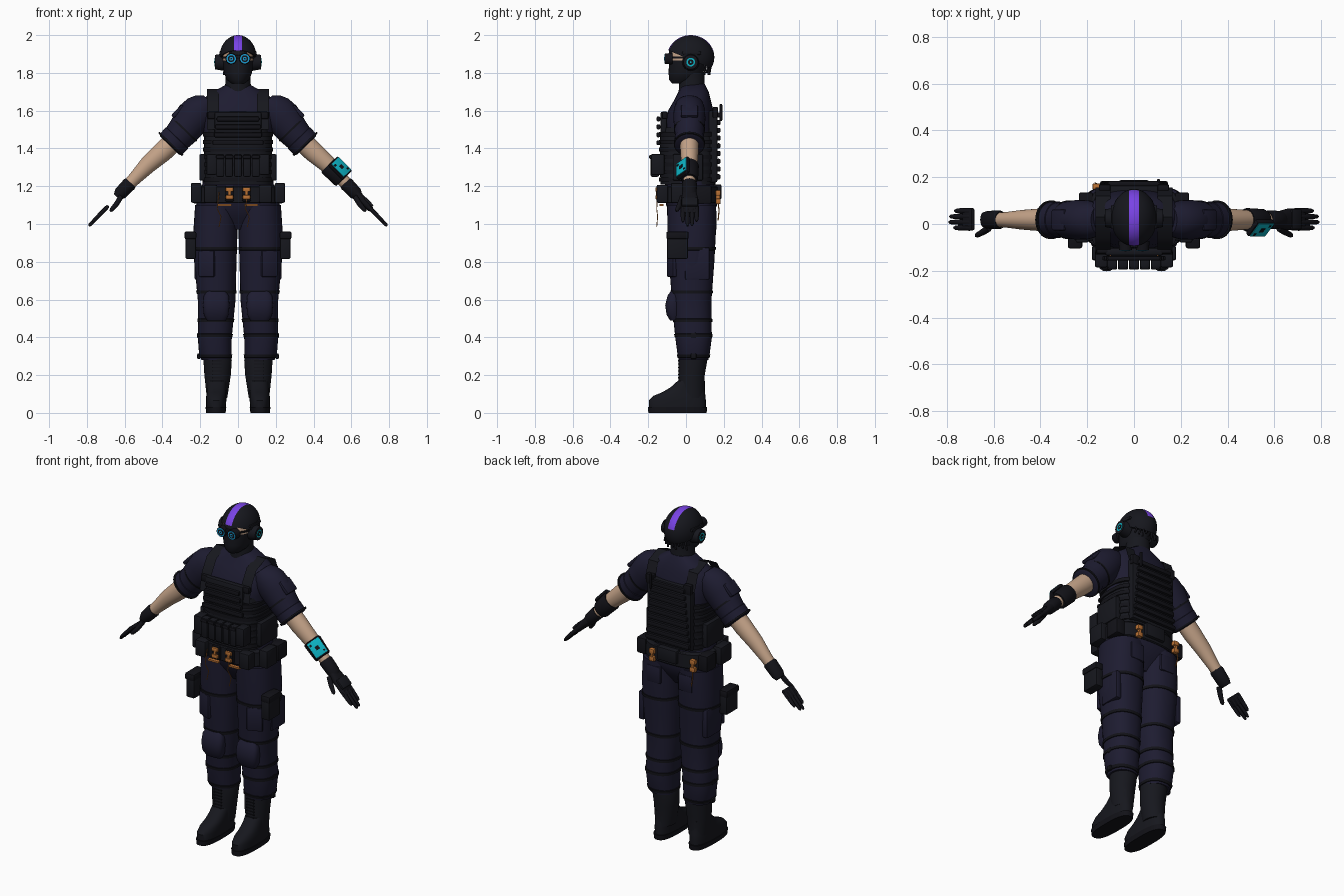
import bpy, bmesh, math
from mathutils import Matrix, Vector

cube = bpy.data.objects.get("Cube")
if cube:
    bpy.data.objects.remove(cube, do_unlink=True)

IDENTITY = Matrix.Identity(4)
PARTS = []


def material(name, *rgb):
    mat = bpy.data.materials.new(name)
    mat.use_nodes = True
    mat.diffuse_color = (*rgb, 1)
    mat.node_tree.nodes["Principled BSDF"].inputs["Base Color"].default_value = (*rgb, 1)
    return mat


navy = material("navy_cloth", .0125, .0115, .03)
charcoal = material("charcoal_gear", .008, .0085, .0125)
black = material("black_rubber", .006, .006, .009)
skin = material("skin", .56, .37, .25)
cyan = material("cyan_light", .004, .45, .55)
blue = material("blue_lens", .01, .32, .62)
orange = material("orange_clasp", .5, .17, .035)
purple = material("purple_stripe", .19, .055, .78)


def place(bm, name, mats, frame=IDENTITY, side="center", rule=None):
    """Turn a bmesh into one object, or a left and right pair."""
    mats = mats if isinstance(mats, list) else [mats]
    bm.transform(frame)
    for label in (["left", "right"] if side == "both" else [side]):
        copy = bm.copy()
        if label == "right":
            bmesh.ops.scale(copy, vec=(-1, 1, 1), verts=copy.verts)
        bmesh.ops.recalc_face_normals(copy, faces=copy.faces)
        if rule:
            for face in copy.faces:
                face.material_index = int(rule(face.calc_center_median()))
        mesh = bpy.data.meshes.new(name)
        copy.to_mesh(mesh)
        copy.free()
        for mat in mats:
            mesh.materials.append(mat)
        obj = bpy.data.objects.new(name if label == "center" else label + "_" + name, mesh)
        bpy.context.collection.objects.link(obj)
        PARTS.append(obj)
    bm.free()


def loft(name, mats, rings, power=1, frame=IDENTITY, side="center", rule=None, segments=32):
    """Skin rounded rings given as (height, centre x, centre y, radius x, radius y)."""
    bm = bmesh.new()
    bend = lambda value: math.copysign(abs(value) ** power, value)
    loops = []
    for height, cx, cy, rx, ry in rings:
        angles = [math.tau * i / segments for i in range(segments)]
        loops.append([bm.verts.new((cx + rx * bend(math.cos(a)), cy + ry * bend(math.sin(a)), height))
                      for a in angles])
    for low, high in zip(loops, loops[1:]):
        for i in range(segments):
            j = (i + 1) % segments
            bm.faces.new((low[i], low[j], high[j], high[i]))
    bm.faces.new(loops[0])
    bm.faces.new(loops[-1])
    place(bm, name, mats, frame, side, rule)


def box(name, mat, center, size, frame=IDENTITY, side="center", bevel=.008, turn=0):
    bm = bmesh.new()
    bmesh.ops.create_cube(bm, size=1, matrix=Matrix.Diagonal((*size, 1)))
    if bevel:
        bmesh.ops.bevel(bm, geom=bm.edges[:], offset=min(bevel, min(size) / 3), segments=2,
                        profile=.5, affect='EDGES')
    place(bm, name, mat, frame @ Matrix.Translation(center) @ Matrix.Rotation(turn, 4, 'Z'), side)


def disc(name, mat, center, radius, depth, axis, top=None):
    bm = bmesh.new()
    bmesh.ops.create_cone(bm, cap_ends=True, segments=24, radius1=radius, radius2=top or radius, depth=depth)
    turn = Vector(axis).to_track_quat('Z', 'Y').to_matrix().to_4x4()
    place(bm, name, mat, Matrix.Translation(center) @ turn, "both")


def ribbon(name, mat, path, x, width, thickness):
    """Pair of straps running through (y, z) points."""
    bm = bmesh.new()
    rows = [[bm.verts.new((x + s * width / 2, y, z)) for s in (-1, 1)] for y, z in path]
    for a, b in zip(rows, rows[1:]):
        bm.faces.new((a[0], a[1], b[1], b[0]))
    bmesh.ops.solidify(bm, geom=bm.faces[:], thickness=thickness)
    place(bm, name, mat, side="both")


def cord(name, mat, points, radius):
    curve = bpy.data.curves.new(name, 'CURVE')
    curve.dimensions = '3D'
    curve.bevel_depth = radius
    curve.bevel_resolution = 1
    spline = curve.splines.new('POLY')
    spline.points.add(len(points) - 1)
    for point, co in zip(spline.points, points):
        point.co = (*co, 1)
    curve.materials.append(mat)
    bpy.context.collection.objects.link(bpy.data.objects.new(name, curve))


# Torso and trousers
loft("torso", navy, [(.97, 0, .03, .08, .06), (1.03, 0, .03, .19, .1), (1.1, 0, .03, .222, .135),
                     (1.2, 0, .02, .19, .13), (1.4, 0, .02, .172, .13), (1.52, 0, .02, .19, .13),
                     (1.6, 0, .025, .205, .12), (1.66, 0, .035, .19, .095), (1.7, 0, .04, .13, .08),
                     (1.74, 0, .04, .06, .06)], .85)
LEG = [(.28, .115, .04, .078, .078), (.31, .12, .04, .086, .085), (.4, .123, .04, .09, .097),
       (.48, .118, .035, .093, .1), (.6, .113, .03, .1, .105), (.8, .12, .03, .112, .12),
       (.95, .12, .03, .117, .128), (1.1, .115, .03, .112, .13)]
loft("trouser_leg", navy, LEG, .88, side="both")


def leg_ring(z, grow):
    for a, b in zip(LEG, LEG[1:]):
        if a[0] <= z <= b[0]:
            mix = (z - a[0]) / (b[0] - a[0])
            ring = [p + (q - p) * mix for p, q in zip(a, b)]
            return (z, ring[1], ring[2], ring[3] + grow, ring[4] + grow)


for z in (.3, .41, .49, .64, .87):
    loft("leg_strap", black, [leg_ring(z + d, g) for d, g in
                              ((-.009, 0), (-.008, .004), (.008, .004), (.009, 0))], .88, side="both")
for z in (.3, .41):
    box("strap_buckle", black, (.207, .04, z), (.018, .03, .03), side="both")

# Knee pads and thigh pouches
loft("knee_pad", navy, [(.49, .115, -.06, .05, .025), (.52, .115, -.068, .066, .035),
                        (.57, .115, -.07, .07, .04), (.62, .115, -.066, .066, .032),
                        (.645, .115, -.06, .05, .02)], .7, side="both")
box("thigh_pouch", charcoal, (.25, -.045, .885), (.055, .11, .14), side="both")
box("thigh_pouch_flap", black, (.252, -.045, .94), (.062, .118, .04), side="both")
box("cargo_pocket", navy, (.212, .06, .79), (.035, .13, .17), side="both")
box("front_pocket", navy, (.165, -.075, .79), (.09, .025, .14), side="both", turn=.4)
box("back_pocket", navy, (.105, .152, 1.02), (.09, .02, .1), side="both")

# Boots
loft("boot_shaft", charcoal, [(.08, .111, .03, .054, .07), (.2, .108, .03, .07, .069),
                              (.28, .108, .037, .075, .076), (.31, .112, .037, .072, .075)], side="both")
loft("boot_foot", charcoal, [(.025, .116, -.045, .052, .15), (.065, .116, -.046, .054, .151),
                             (.09, .115, -.035, .053, .138), (.11, .113, -.012, .052, .112),
                             (.135, .112, .008, .052, .09), (.17, .11, .028, .054, .071)], .8, side="both")
loft("boot_sole", black, [(0, .117, -.045, .051, .154), (.03, .117, -.045, .055, .157)], .75, side="both")
for i in range(8):
    box("boot_lace", black, (.109, -.036, .15 + i * .018), (.05, .012, .006), side="both", bevel=0)

# Plate carrier with webbing
loft("vest", charcoal, [(1.21, 0, .01, .18, .145), (1.3, 0, .01, .183, .148),
                        (1.45, 0, .01, .178, .148), (1.51, 0, .01, .16, .14)], .65)
for i in range(7):
    z = 1.235 + i * .04
    loft("vest_webbing", black, [(z - .011, 0, .01, .186, .153), (z + .011, 0, .01, .186, .153)], .65)
box("chest_panel", charcoal, (0, -.118, 1.535), (.25, .035, .12), bevel=.014)
for i in range(4):
    box("chest_webbing", black, (0, -.146, 1.43 + i * .042), (.27 - i * .015, .02, .026))
box("back_panel", charcoal, (0, .143, 1.41), (.29, .045, .38))
for i in range(9):
    box("back_webbing", black, (0, .172, 1.25 + i * .041), (.29 - i * .008, .022, .027))
ribbon("shoulder_strap", charcoal, [(-.13, 1.5), (-.108, 1.6), (-.06, 1.68), (.03, 1.715),
                                    (.12, 1.68), (.155, 1.58)], .133, .064, .02)
box("strap_clip", black, (.133, -.112, 1.575), (.056, .03, .04), side="both")
box("strap_buckle_back", black, (.125, .155, 1.59), (.05, .03, .06), side="both")
for i in range(5):
    x = (i - 2) * .047
    box("magazine_pouch", charcoal, (x, -.165, 1.31), (.042, .045, .12))
    box("magazine_flap", black, (x, -.17, 1.355), (.044, .05, .022))
box("front_pouch", charcoal, (.14, -.15, 1.315), (.055, .07, .11), side="both")
box("side_pouch", charcoal, (.182, .01, 1.3), (.045, .16, .14), side="both")
box("radio_antenna", black, (.105, .185, 1.59), (.014, .014, .09), side="left")

# Belt and pouches
loft("belt", charcoal, [(1.11, 0, .02, .212, .145), (1.115, 0, .02, .218, .15),
                        (1.195, 0, .02, .215, .15), (1.2, 0, .02, .208, .145)], .75)
box("belt_side_pouch", charcoal, (.222, -.03, 1.165), (.055, .1, .105), side="both")
box("belt_hip_pouch", black, (.205, .09, 1.155), (.06, .09, .095), side="both")
box("belt_front_pouch", charcoal, (.145, -.125, 1.16), (.07, .06, .095), side="both")
box("belt_back_pouch", charcoal, (0, .165, 1.17), (.13, .045, .08))

# Orange clasps and hanging cords
for x in (-.045, .045):
    box("front_clasp_plate", black, (x, -.14, 1.16), (.05, .02, .08))
    for z in (1.142, 1.183):
        box("front_clasp", orange, (x, -.153, z), (.04, .018, .022), bevel=.004)
    box("front_clasp_pin", orange, (x, -.152, 1.162), (.014, .012, .03), bevel=0)
box("lower_clasp", orange, (.07, -.13, 1.1), (.07, .02, .01), side="both", bevel=0)
for x in (-.1, .05):
    cord("front_cord", orange, [(x, -.15, 1.17), (x - .01, -.155, 1.08), (x + .01, -.15, 1.04),
                                (x, -.155, .985)], .0025)
for x, y in ((.105, .17), (-.16, .16)):
    for z in (1.12, 1.165):
        box("back_clasp", orange, (x, y, z), (.034, .025, .028), bevel=.004)
    box("back_clasp_pin", orange, (x, y, 1.142), (.012, .02, .03), bevel=0)
cord("back_cord", orange, [(-.16, .168, 1.13), (-.165, .175, 1.07), (-.155, .17, 1.02)], .003)

# Head, mask and helmet
loft("neck", charcoal, [(1.67, 0, .035, .085, .075), (1.72, 0, .03, .068, .068), (1.8, 0, .03, .066, .068)])
loft("head", [charcoal, skin], [(1.745, 0, -.025, .035, .05), (1.765, 0, -.01, .06, .08),
                                (1.8, 0, 0, .074, .092), (1.865, 0, .01, .083, .1),
                                (1.925, 0, .015, .086, .105), (1.95, 0, .02, .07, .09)],
     rule=lambda c: 1.865 < c.z < 1.925 and c.y < 0 and abs(c.x) > .04)
bm = bmesh.new()
bmesh.ops.create_uvsphere(bm, u_segments=40, v_segments=24, radius=1)
bm.transform(Matrix.Translation((0, .025, 1.883)) @ Matrix.Diagonal((.098, .125, .117, 1)))
bmesh.ops.bisect_plane(bm, geom=bm.verts[:] + bm.edges[:] + bm.faces[:], plane_co=(0, -.1, 1.922),
                       plane_no=(0, .42, 1), clear_inner=True)
for x in (-.021, .021):
    bmesh.ops.bisect_plane(bm, geom=bm.verts[:] + bm.edges[:] + bm.faces[:],
                           plane_co=(x, 0, 0), plane_no=(1, 0, 0))
bmesh.ops.holes_fill(bm, edges=[e for e in bm.edges if e.is_boundary])
place(bm, "helmet", [charcoal, purple], rule=lambda c: abs(c.x) < .021 and c.z > 1.918)
disc("ear_cup", charcoal, (.098, .025, 1.857), .046, .05, (1, 0, 0), top=.038)
disc("ear_ring", cyan, (.1225, .025, 1.857), .023, .003, (1, 0, 0))
disc("ear_center", black, (.1235, .025, 1.857), .015, .003, (1, 0, 0))
disc("ear_dot", cyan, (.1245, .025, 1.857), .005, .003, (1, 0, 0))
box("helmet_rail", charcoal, (.09, .03, 1.905), (.018, .1, .018), side="both")
disc("goggle_tube", black, (.036, -.092, 1.875), .03, .04, (0, -1, 0), top=.028)
disc("goggle_ring", blue, (.036, -.1115, 1.875), .025, .004, (0, -1, 0))
disc("goggle_lens", black, (.036, -.1125, 1.875), .018, .004, (0, -1, 0))
disc("goggle_glow", blue, (.036, -.1135, 1.875), .01, .004, (0, -1, 0))
disc("goggle_pupil", black, (.036, -.1145, 1.875), .004, .004, (0, -1, 0))
box("goggle_bridge", black, (0, -.092, 1.885), (.04, .02, .02))
loft("goggle_strap", black, [(1.875, 0, .01, .088, .104), (1.886, 0, .01, .09, .106)])
for i in range(9):
    x = (i - 4) * .017
    y = .13 - x * x * 6
    cord("hair_strand", black, [(x, y - .02, 1.87), (x, y, 1.83), (x * 1.1, y - .005, 1.79 + .01 * (i % 3))], .006)

# Arms: local z runs down the arm, local x points in towards the body
ARM = Matrix.Translation((.2, .018, 1.6)) @ Matrix.Rotation(math.radians(136), 4, 'Y')
limb = dict(frame=ARM, side="both")
loft("sleeve", navy, [(-.07, 0, 0, .045, .06), (-.04, 0, 0, .074, .074), (0, 0, 0, .092, .083),
                      (.06, 0, 0, .097, .085), (.15, .01, 0, .084, .078), (.2, .012, 0, .077, .074)], **limb)
loft("sleeve_cuff", navy, [(.185, .012, 0, .074, .072), (.19, .012, 0, .082, .078),
                           (.24, .012, 0, .08, .076), (.245, .012, 0, .07, .068)], **limb)
for t in (.13, .235):
    loft("sleeve_strap", black, [(t - .005, .01, 0, .088, .083), (t + .005, .01, 0, .087, .082)], **limb)
box("sleeve_pocket", navy, (-.083, 0, .085), (.022, .09, .08), **limb)
loft("forearm", skin, [(.2, .012, 0, .056, .05), (.3, .008, 0, .054, .048), (.4, 0, 0, .046, .042),
                       (.5, 0, 0, .035, .033), (.58, 0, 0, .03, .03)], **limb)

# Gloves and fingers
loft("glove_cuff", black, [(.53, 0, 0, .034, .036), (.54, 0, 0, .038, .04),
                           (.61, 0, 0, .035, .038), (.635, 0, 0, .022, .032)], **limb)
loft("glove_palm", black, [(.6, 0, 0, .025, .036), (.66, 0, .002, .023, .046), (.72, 0, .002, .017, .048),
                           (.735, 0, .002, .01, .044)], .8, frame=ARM, side="left")
box("knuckle_guard", charcoal, (-.018, .002, .69), (.014, .085, .06), frame=ARM, side="left")
box("finger_base", black, (0, .002, .73), (.02, .095, .06), **limb)
for y, tip in ((-.034, .82), (-.01, .85), (.014, .845), (.038, .815)):
    loft("finger", black, [(.705, 0, y, .008, .009), (.72, 0, y, .012, .013), (.78, 0, y, .011, .012),
                           (tip - .01, 0, y, .009, .009), (tip, 0, y, .004, .004)], segments=12, **limb)
thumb = ARM @ Matrix.Translation((.015, -.035, .62)) @ Matrix.Rotation(.35, 4, 'X')
loft("thumb", black, [(0, 0, 0, .014, .016), (.05, .01, 0, .014, .014), (.09, .012, 0, .011, .011),
                      (.1, .012, 0, .005, .005)], frame=thumb, side="both", segments=12)

# Forearm computer with glowing screen
loft("forearm_cuff", black, [(.4, 0, 0, .05, .046), (.41, 0, 0, .054, .05),
                             (.5, 0, 0, .05, .046), (.51, 0, 0, .045, .041)], frame=ARM, side="left")
SCREEN = ARM @ Matrix.Rotation(math.radians(46), 4, 'Z') @ Matrix.Translation((-.048, 0, .455))
box("screen_case", black, (0, 0, 0), (.024, .086, .11), frame=SCREEN, side="left")
box("screen", cyan, (-.012, 0, 0), (.006, .076, .094), frame=SCREEN, side="left", bevel=.002)
for y, z, size in ((.0, .0, .022), (.025, .03, .01), (-.025, -.028, .012)):
    box("screen_icon", black, (-.015, y, z), (.004, size, size), frame=SCREEN, side="left", bevel=0)

# Smooth shading with sharp edges kept
bpy.ops.object.select_all(action='DESELECT')
for obj in PARTS:
    obj.select_set(True)
bpy.context.view_layer.objects.active = PARTS[0]
bpy.ops.object.shade_smooth_by_angle(angle=math.radians(40))
